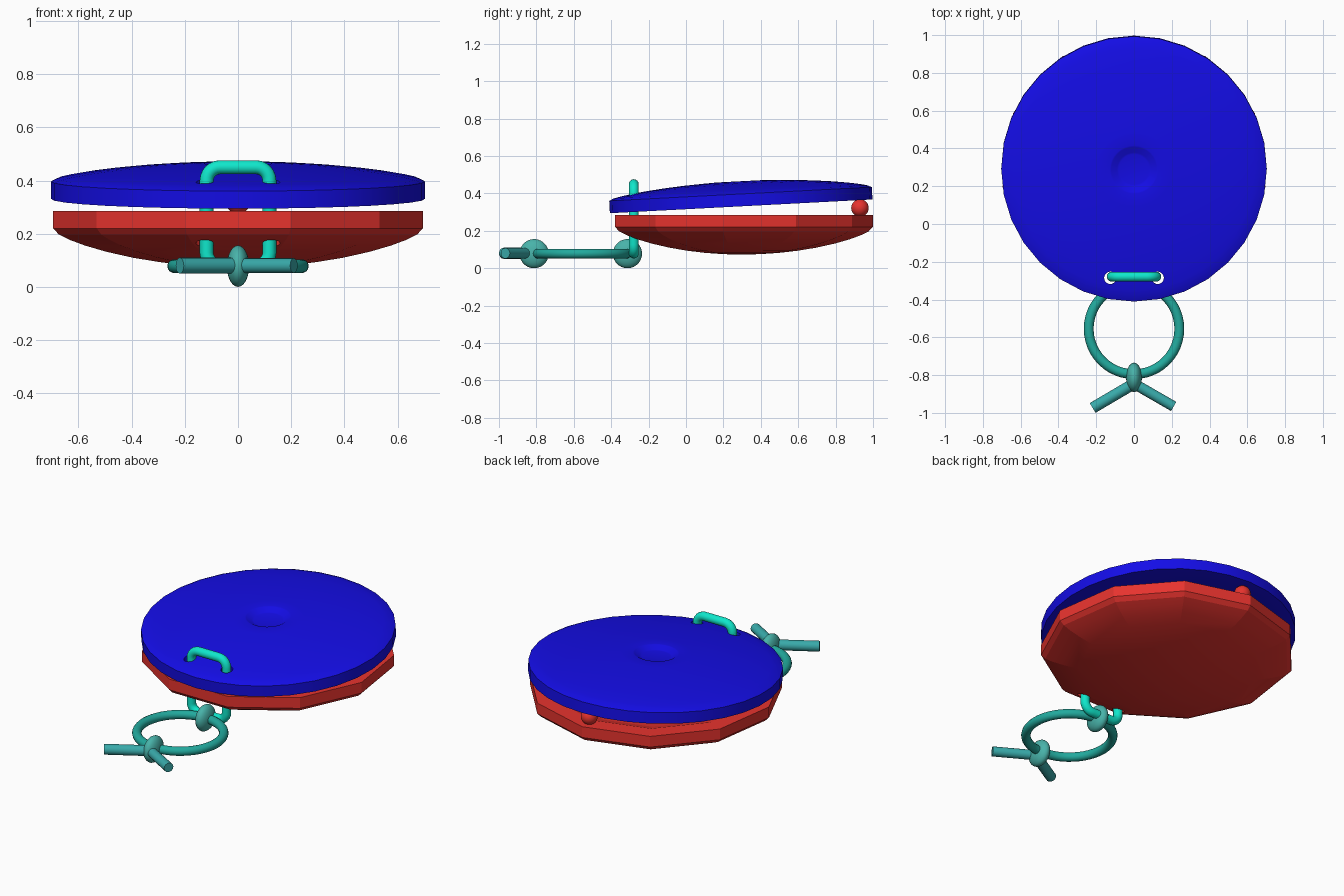
import bpy, bmesh, math
from mathutils import Matrix

if "Cube" in bpy.data.objects:
    bpy.data.objects.remove(bpy.data.objects["Cube"])


def material(name, rgb):
    m = bpy.data.materials.new(name)
    m.diffuse_color = (*rgb, 1)
    m.use_nodes = True
    m.node_tree.nodes["Principled BSDF"].inputs["Base Color"].default_value = m.diffuse_color
    return m


BLUE = material("blue", (0.007, 0.004, 0.8))
RED = material("red", (0.8, 0.033, 0.027))
CORD = material("cord", (0.005, 0.8, 0.6))
RING = material("ring_cord", (0.016, 0.4, 0.34))
KNOT = material("knot_cord", (0.065, 0.45, 0.4))
END = material("cord_end", (0.04, 0.4, 0.4))


def finish(ob, name, mat, angle=30):
    ob.name = name
    ob.data.materials.append(mat)
    bpy.ops.object.select_all(action='DESELECT')
    ob.select_set(True)
    bpy.context.view_layer.objects.active = ob
    bpy.ops.object.shade_smooth_by_angle(angle=math.radians(angle))
    return ob


def lathe(name, profile, sides):
    """Closed solid of revolution; profile starts and ends on the axis."""
    bm = bmesh.new()
    rings = []
    for r, z in profile:
        if r == 0:
            rings.append([bm.verts.new((0, 0, z))] * sides)
        else:
            rings.append([bm.verts.new((r * math.sin(a), r * math.cos(a), z))
                          for a in (math.tau * i / sides for i in range(sides))])
    for lo, hi in zip(rings, rings[1:]):
        for i in range(sides):
            j = (i + 1) % sides
            bm.faces.new(list(dict.fromkeys((lo[i], lo[j], hi[j], hi[i]))))
    bmesh.ops.recalc_face_normals(bm, faces=bm.faces)
    me = bpy.data.meshes.new(name)
    bm.to_mesh(me)
    bm.free()
    ob = bpy.data.objects.new(name, me)
    bpy.context.collection.objects.link(ob)
    return ob


def drill(ob):
    """Two cord holes near the front edge."""
    for x in (-0.125, 0.125):
        bpy.ops.mesh.primitive_cylinder_add(vertices=20, radius=0.033, depth=2,
                                            location=(x, -0.285, 0.3))
        cutter = bpy.context.object
        mod = ob.modifiers.new("hole", 'BOOLEAN')
        mod.object, mod.operation, mod.solver = cutter, 'DIFFERENCE', 'EXACT'
        bpy.context.view_layer.objects.active = ob
        bpy.ops.object.modifier_apply(modifier=mod.name)
        bpy.data.objects.remove(cutter)


def tube(name, points, radius, mat, cyclic=False):
    cu = bpy.data.curves.new(name, 'CURVE')
    cu.dimensions = '3D'
    cu.bevel_depth, cu.bevel_resolution = radius, 6
    cu.use_fill_caps = True
    sp = cu.splines.new('POLY')
    sp.points.add(len(points) - 1)
    for p, co in zip(sp.points, points):
        p.co = (*co, 1)
    sp.use_cyclic_u = cyclic
    ob = bpy.data.objects.new(name, cu)
    bpy.context.collection.objects.link(ob)
    bpy.ops.object.select_all(action='DESELECT')
    ob.select_set(True)
    bpy.context.view_layer.objects.active = ob
    bpy.ops.object.convert(target='MESH')
    return finish(bpy.context.object, name, mat, 40)


R = 0.703


def bulge(r):
    """Dome drop from 0 at the centre to about 1 at the rim."""
    t = min(r / R, 1)
    return 0.5 * t * t + 0.5 * (1 - math.sqrt(1 - t * t))


STEPS = [0.68, 0.64, 0.58, 0.5, 0.4, 0.3, 0.2]

# upper shell: shallow dish below, dome with a thumb dimple above
upper = lathe("upper_shell",
              [(0, 0.06), (0.3, 0.05), (0.5, 0.025), (0.6, 0), (R, 0), (R, 0.066)]
              + [(r, 0.135 - 0.069 * bulge(r)) for r in STEPS]
              + [(0.128, 0.134), (0.12, 0.132), (0.09, 0.114), (0.08, 0.112), (0, 0.111)], 32)
upper.data.transform(Matrix.Translation((0, 0.295, 0.331))
                     @ Matrix.Rotation(math.radians(3), 4, 'X'))
drill(upper)
finish(upper, "upper_shell", BLUE)

# lower shell: eleven sided bowl with a shallow hollow on top
lower = lathe("lower_shell",
              [(0, 0.2), (0.3, 0.215), (0.5, 0.25), (0.6, 0.285), (R, 0.285), (R, 0.22)]
              + [(r, 0.073 + 0.147 * bulge(r)) for r in STEPS + [0.1]]
              + [(0, 0.073)], 11)
lower.data.transform(Matrix.Translation((0, 0.296, 0)))
drill(lower)
finish(lower, "lower_shell", RED, 9)

# spacer bead between the shells at the back
bpy.ops.mesh.primitive_uv_sphere_add(segments=24, ring_count=12, radius=0.047,
                                     location=(0, 0.93, 0.322))
finish(bpy.context.object, "spacer_bead", RED)

# binding cord: upright rounded rectangle through both shells
corner, loop = 0.05, []
for i, (sx, top) in enumerate(((1, 1), (-1, 1), (-1, 0), (1, 0))):
    cx = sx * (0.118 - corner)
    cz = 0.45 - corner if top else 0.078 + corner
    for k in range(7):
        a = math.radians(90 * i + 15 * k)
        loop.append((cx + corner * math.cos(a), -0.279, cz + corner * math.sin(a)))
tube("binding_cord", loop, 0.026, CORD, True)

# cord ring in front
bpy.ops.mesh.primitive_torus_add(major_segments=48, minor_segments=14, major_radius=0.24,
                                 minor_radius=0.026, location=(0, -0.555, 0.078))
finish(bpy.context.object, "cord_ring", RING)

# knots at both ends of the ring
for name, y in (("front_knot", -0.812), ("back_knot", -0.313)):
    bpy.ops.mesh.primitive_uv_sphere_add(segments=24, ring_count=14, radius=1,
                                         location=(0, y, 0.078))
    ob = bpy.context.object
    ob.scale = (0.042, 0.078, 0.078)
    bpy.ops.object.transform_apply(location=False, rotation=False)
    finish(ob, name, KNOT)

# loose cord ends
tube("left_cord_end", [(0, -0.845, 0.08), (-0.219, -0.974, 0.08)], 0.03, END)
tube("right_cord_end", [(0, -0.845, 0.08), (0.21, -0.966, 0.08)], 0.028, END)
